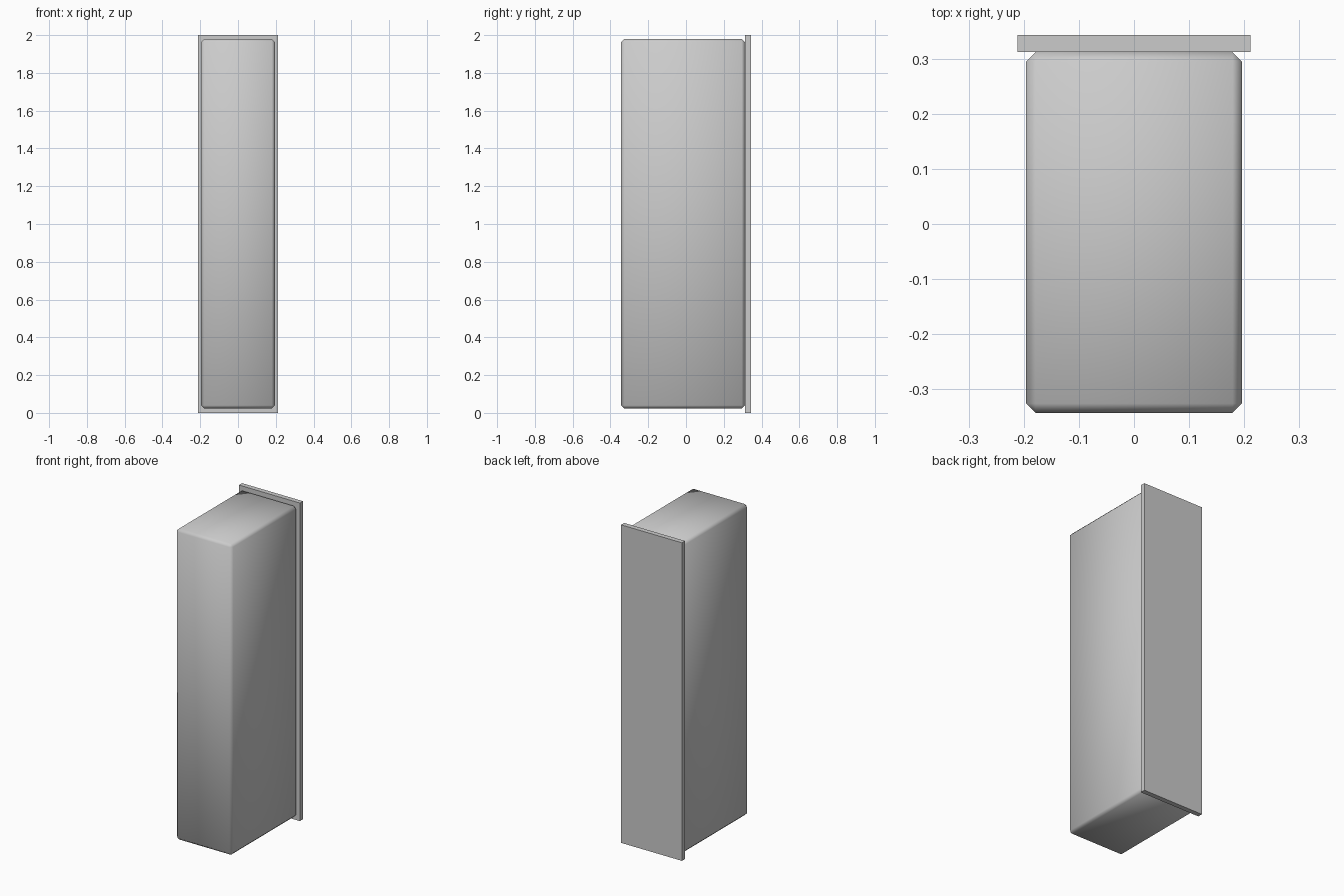
import bpy
from mathutils import Vector

if "Cube" in bpy.data.objects:
    bpy.data.objects.remove(bpy.data.objects["Cube"])


def box(name, lo, hi):
    lo, hi = Vector(lo), Vector(hi)
    bpy.ops.mesh.primitive_cube_add(size=1, location=(lo + hi) / 2)
    ob = bpy.context.object
    ob.name = name
    ob.scale = hi - lo
    bpy.ops.object.transform_apply(location=False, rotation=False, scale=True)
    return ob


# Tall cabinet body with chamfered, smooth-shaded edges
body = box("cabinet_body", (-0.196, -0.343, 0.023), (0.196, 0.312, 1.98))
bevel = body.modifiers.new("chamfer", "BEVEL")
bevel.width = 0.017
bevel.segments = 1
bevel.limit_method = "NONE"
bpy.ops.object.shade_smooth()

# Flat panel on the back, slightly larger than the body
box("back_panel", (-0.212, 0.312, 0.0), (0.212, 0.343, 2.0))
